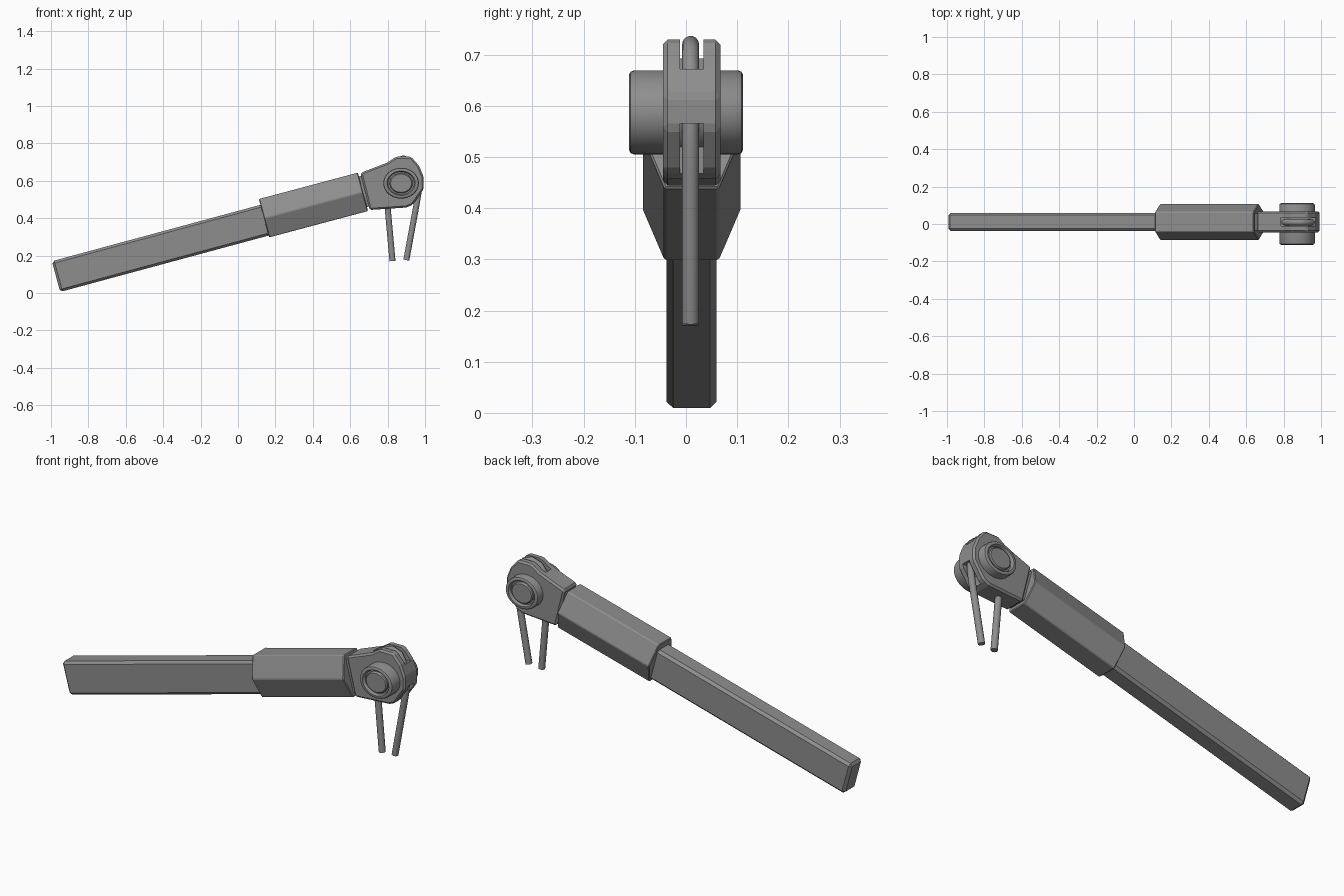
import bpy, bmesh, math
from mathutils import Vector

cube = bpy.data.objects.get("Cube")
if cube:
    bpy.data.objects.remove(cube, do_unlink=True)

grey = bpy.data.materials.new("plain grey")
grey.use_nodes = True
colour = (0.27, 0.27, 0.27, 1)
grey.diffuse_color = colour
grey.node_tree.nodes["Principled BSDF"].inputs["Base Color"].default_value = colour

MID = 0.011   # sideways centre of the arm


def finish(name, bm):
    bmesh.ops.recalc_face_normals(bm, faces=bm.faces)
    mesh = bpy.data.meshes.new(name)
    bm.to_mesh(mesh)
    bm.free()
    mesh.materials.append(grey)
    obj = bpy.data.objects.new(name, mesh)
    bpy.context.collection.objects.link(obj)
    return obj


def loft(name, rings):
    """Skin equal-sized rings of points and cap both ends."""
    bm = bmesh.new()
    loops = [[bm.verts.new(p) for p in ring] for ring in rings]
    n = len(loops[0])
    for a, b in zip(loops, loops[1:]):
        for i in range(n):
            j = (i + 1) % n
            bm.faces.new((a[i], a[j], b[j], b[i]))
    bm.faces.new(loops[0])
    bm.faces.new(loops[-1])
    return finish(name, bm)


def bar(name, start, end, section):
    """Sweep a (side, up) section between two (x, z) points."""
    a, b = Vector((start[0], MID, start[1])), Vector((end[0], MID, end[1]))
    side = Vector((0, 1, 0))
    up = (b - a).normalized().cross(side)
    if up.z < 0:
        up.negate()
    return loft(name, [[p + side * s + up * h for s, h in section] for p in (a, b)])


def box(name, x, z, half):
    return loft(name, [[(x[i], MID + y, z[k]) for i, k in ((0, 0), (1, 0), (1, 1), (0, 1))]
                       for y in (-half, half)])


def bevel(obj, width, segments=1):
    mod = obj.modifiers.new("edge bevel", 'BEVEL')
    mod.width, mod.segments = width, segments
    mod.limit_method = 'ANGLE'
    mod.angle_limit = math.radians(20)


def smooth(obj, angle):
    bpy.ops.object.select_all(action='DESELECT')
    obj.select_set(True)
    bpy.context.view_layer.objects.active = obj
    bpy.ops.object.shade_smooth_by_angle(angle=math.radians(angle))


def rect(w, h):
    return [(-w, -h), (w, -h), (w, h), (-w, h)]


# Long chamfered beam, six-sided sleeve and the short neck behind the head
beam = bar("beam", (-0.973, 0.088), (0.2, 0.405), rect(0.049, 0.085))
bevel(beam, 0.013)
sleeve = bar("sleeve", (0.139, 0.4), (0.668, 0.541),
             [(-0.053, -0.106), (0.053, -0.106), (0.097, 0), (0.053, 0.106), (-0.053, 0.106), (-0.097, 0)])
bevel(sleeve, 0.004)
bar("neck", (0.64, 0.534), (0.74, 0.56), rect(0.045, 0.085))

# Faceted head with slots where the cable leaves
outline = [(0.655, 0.642), (0.80, 0.698), (0.845, 0.729), (0.925, 0.729), (0.968, 0.68),
           (0.993, 0.62), (0.993, 0.556), (0.935, 0.472), (0.9, 0.457), (0.704, 0.444)]
head = loft("head", [[(x, MID + y, z) for x, z in outline] for y in (-0.056, 0.056)])
bevel(head, 0.009)
slots = [box("top_slot_cutter", (0.785, 1.1), (0.672, 0.9), 0.023),
         box("rear_slot_cutter", (0.925, 1.1), (0.35, 0.565), 0.023)]
for cutter in slots:
    cutter.hide_render = True
    cutter.hide_set(True)
    cutter.display_type = 'WIRE'
    cut = head.modifiers.new("slot", 'BOOLEAN')
    cut.operation, cut.solver, cut.object = 'DIFFERENCE', 'EXACT', cutter

# Oval pivot hub: rounded rim, recess and raised centre on both sides
half = [(0.056, 0.109), (0.061, 0.104), (0.062, 0.096), (0.07, 0.096), (0.073, 0.108),
        (0.076, 0.111), (0.086, 0.111), (0.092, 0.108), (0.095, 0.101)]
profile = half + [(r, -y) for r, y in reversed(half)]
angles = [math.tau * i / 40 for i in range(40)]
hub = loft("pivot_hub", [[(0.872 + r * math.cos(t), y, 0.587 + 0.865 * r * math.sin(t))
                          for t in angles] for r, y in profile])
smooth(hub, 35)

# Cable looping over the pivot with two hanging ends
path = [(0.826, 0.171), (0.799, 0.47), (0.787, 0.6), (0.8, 0.66), (0.838, 0.705), (0.885, 0.72),
        (0.925, 0.706), (0.954, 0.66), (0.966, 0.6), (0.964, 0.53), (0.954, 0.47), (0.9, 0.176)]
points = [Vector((x, MID - 0.002, z)) for x, z in path]
rings = []
for i, p in enumerate(points):
    along = (points[min(i + 1, len(points) - 1)] - points[max(i - 1, 0)]).normalized()
    side = Vector((0, 1, 0))
    out = along.cross(side)
    rings.append([p + 0.0165 * (side * math.cos(k * math.tau / 14) + out * math.sin(k * math.tau / 14))
                  for k in range(14)])
cable = loft("cable", rings)
smooth(cable, 45)
